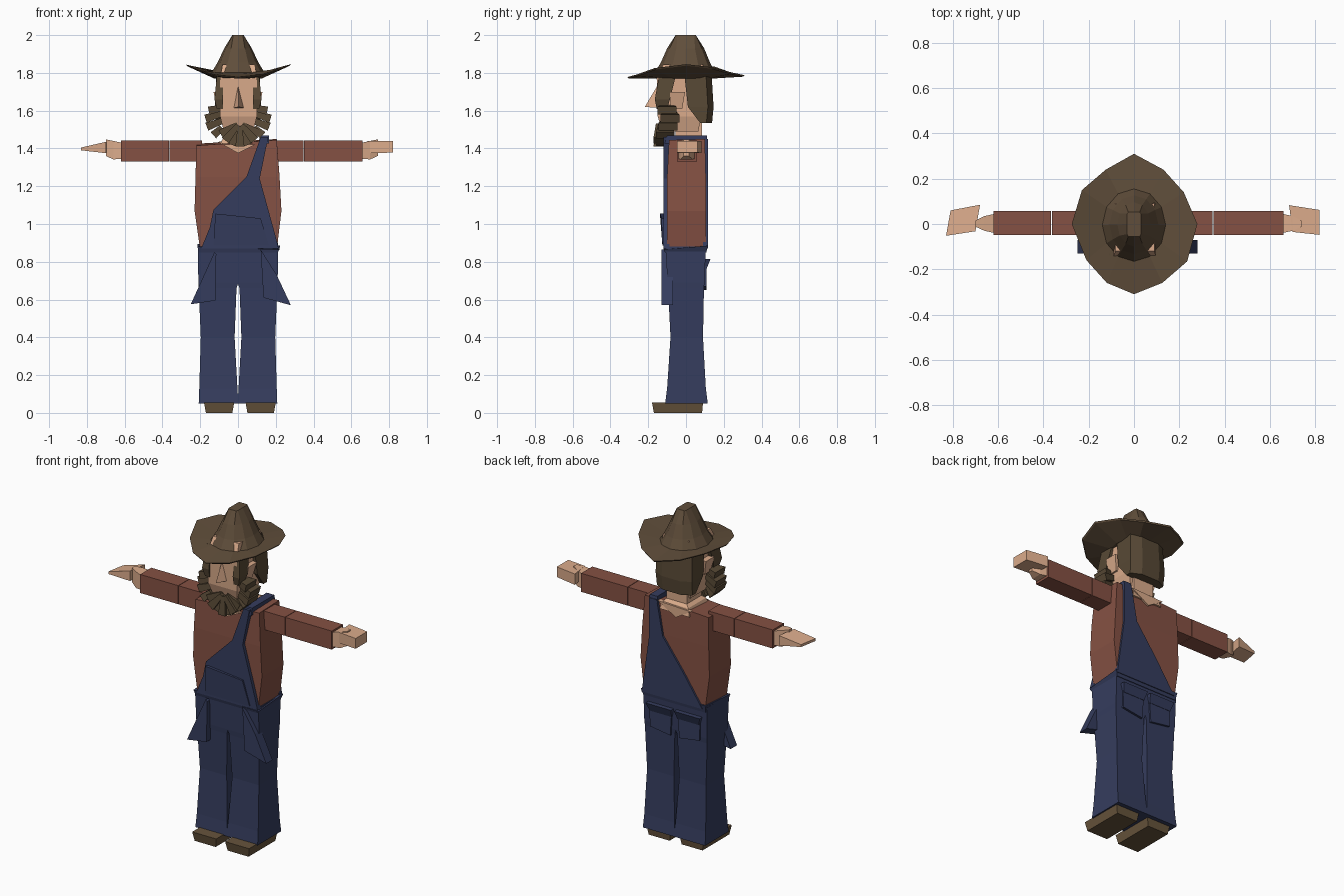
import bpy, bmesh, math
from mathutils import Vector

if "Cube" in bpy.data.objects:
    bpy.data.objects.remove(bpy.data.objects["Cube"])


def material(name, r, g, b):
    m = bpy.data.materials.new(name)
    m.diffuse_color = tuple((c / 255) ** 2.2 for c in (r, g, b)) + (1,)
    m.use_nodes = True
    m.node_tree.nodes["Principled BSDF"].inputs["Base Color"].default_value = m.diffuse_color
    return m


SKIN = material("skin", 218, 170, 138)
SHIRT = material("rust shirt", 132, 82, 69)
DENIM = material("navy denim", 56, 63, 94)
FELT = material("brown felt", 96, 79, 61)
HAIR = material("dark brown hair", 88, 74, 56)
LEATHER = material("brown leather", 102, 84, 62)


def make(name, verts, faces, mat):
    bm = bmesh.new()
    vs = [bm.verts.new(v) for v in verts]
    for f in faces:
        bm.faces.new([vs[i] for i in f])
    bmesh.ops.recalc_face_normals(bm, faces=bm.faces)
    me = bpy.data.meshes.new(name)
    bm.to_mesh(me)
    bm.free()
    me.materials.append(mat)
    ob = bpy.data.objects.new(name, me)
    bpy.context.collection.objects.link(ob)
    return ob


def loft(name, rings, mat):
    """Skin a stack of equal-length rings and cap both ends."""
    n = len(rings[0])
    faces = [list(range(n)), list(range(n * (len(rings) - 1), n * len(rings)))]
    for k in range(len(rings) - 1):
        for i in range(n):
            j = (i + 1) % n
            faces.append([k * n + i, k * n + j, (k + 1) * n + j, (k + 1) * n + i])
    return make(name, [v for r in rings for v in r], faces, mat)


def rect(x0, x1, y0, y1, z):
    return [(x0, y0, z), (x1, y0, z), (x1, y1, z), (x0, y1, z)]


def xrect(x, y0, y1, z0, z1):
    return [(x, y0, z0), (x, y1, z0), (x, y1, z1), (x, y0, z1)]


def plate(name, pts, y0, y1, mat):
    """Outline in x and z, given thickness along y."""
    return loft(name, [[(x, y0, z) for x, z in pts], [(x, y1, z) for x, z in pts]], mat)


# Shoes
for side, x in (("left", -0.10), ("right", 0.12)):
    loft(side + "_shoe", [rect(x - .07, x + .07, -.17, .085, 0),
                          rect(x - .08, x + .08, -.18, .09, .055)], LEATHER)

# Trouser legs meeting at the hips
for side, s in (("left", -1), ("right", 1)):
    prof = [(.05, -.002, .208, -.11, .115), (.13, .003, .205, -.10, .105),
            (.40, .018, .197, -.082, .09), (.66, .008, .208, -.095, .095),
            (.69, -.002, .21, -.098, .098), (.88, -.002, .212, -.108, .105)]
    loft(side + "_trouser_leg",
         [rect(s * a, s * b, y0, y1, z) for z, a, b, y0, y1 in prof], DENIM)
loft("waistband", [rect(-.205, .21, -.112, .108, .85),
                   [(-.215, -.118, .88), (.22, -.118, .865),
                    (.222, .115, .885), (-.213, .115, .895)]], DENIM)

# Flared side pockets and back pockets
plate("left_side_pocket", [(-.125, .85), (-.25, .575), (-.12, .595), (-.115, .84)],
      -.13, -.07, DENIM)
plate("right_side_pocket", [(.12, .865), (.205, .73), (.28, .57), (.135, .61)],
      -.13, -.07, DENIM)
for side, s in (("left", -1), ("right", 1)):
    plate(side + "_back_pocket", [(s * .02, .80), (s * .17, .81), (s * .165, .67), (s * .03, .65)],
          .09, .108, DENIM)
    loft(side + "_back_pocket_flap", [rect(s * .02, s * .165, .09, .11, .765),
                                      rect(s * .01, s * .18, .09, .13, .815)], DENIM)

# Shirt body
loft("shirt_body", [rect(-.20, .205, -.10, .105, .86),
                    rect(-.23, .23, -.10, .105, 1.07),
                    rect(-.225, .22, -.10, .105, 1.25),
                    [(-.22, -.09, 1.415), (.205, -.09, 1.445),
                     (.205, .10, 1.45), (-.22, .10, 1.425)]], SHIRT)

# Bib front, chest pocket, back panel and the single strap
plate("bib_front", [(-.195, .87), (.215, .87), (.195, .95), (.115, 1.24), (.16, 1.46),
                    (.12, 1.46), (.045, 1.25), (-.13, 1.075), (-.15, .98)],
      -.12, -.088, DENIM)
loft("chest_pocket", [rect(-.13, .165, -.125, -.10, .885),
                      [(-.12, -.138, 1.055), (.12, -.13, 1.03),
                       (.12, -.10, 1.03), (-.12, -.10, 1.055)]], DENIM)
plate("back_panel", [(-.19, .87), (.215, .87), (.165, 1.22), (.165, 1.45),
                     (.115, 1.45), (.075, 1.24), (-.06, 1.06)], .09, .116, DENIM)
loft("shoulder_strap", [rect(.11, .165, -.115, .116, 1.425),
                        rect(.115, .165, -.10, .11, 1.468)], DENIM)

# Sleeves
for name, a, b in (("left_upper_sleeve", -.363, -.19), ("left_forearm_sleeve", -.62, -.366),
                   ("right_upper_sleeve", .19, .347), ("right_forearm_sleeve", .35, .66)):
    loft(name, [xrect(a, -.048, .058, 1.33, 1.442), xrect(b, -.048, .058, 1.33, 1.442)], SHIRT)

# Wrists, each pinched to a narrow ridge, and hands
for side, s, x in (("left", -1, .615), ("right", 1, .655)):
    loft(side + "_wrist", [xrect(s * x, -.04, .045, 1.345, 1.43),
                           xrect(s * (x + .045), -.03, .035, 1.342, 1.44),
                           xrect(s * (x + .085), -.012, .015, 1.36, 1.448)], SKIN)
loft("left_hand", [[(-.70, -.032, 1.375), (-.68, .085, 1.375), (-.68, .085, 1.435), (-.70, -.032, 1.435)],
                   [(-.83, -.052, 1.39), (-.81, .06, 1.39), (-.81, .06, 1.405), (-.83, -.052, 1.405)]], SKIN)
loft("right_hand", [[(.70, -.035, 1.375), (.685, .083, 1.375), (.685, .083, 1.44), (.70, -.035, 1.44)],
                    xrect(.82, -.048, .062, 1.378, 1.44)], SKIN)

# Neck with a flared base and a V at the throat
loft("neck", [rect(-.10, .10, -.085, .112, 1.40), rect(-.085, .085, -.07, .10, 1.445),
              rect(-.065, .07, -.055, .085, 1.46), rect(-.065, .07, -.055, .085, 1.55)], SKIN)
plate("throat", [(-.08, 1.42), (.09, 1.42), (.0, 1.375)], -.104, -.08, SKIN)
plate("nape", [(-.11, 1.435), (.11, 1.445), (-.01, 1.375)], .09, .112, SKIN)

# Head, ears and nose
loft("head", [rect(-.075, .08, -.125, .065, 1.49), rect(-.095, .10, -.15, .08, 1.57),
              rect(-.095, .10, -.155, .10, 1.77), rect(-.082, .09, -.12, .09, 1.845)], SKIN)
for side, s in (("left", -1), ("right", 1)):
    loft(side + "_ear", [rect(s * .08, s * .11, -.08, -.02, 1.61),
                         rect(s * .08, s * .13, -.085, -.005, 1.70)], SKIN)
make("nose", [(0, -.15, 1.735), (-.022, -.15, 1.615), (.03, -.15, 1.615), (.004, -.218, 1.62)],
     [(0, 1, 3), (0, 3, 2), (1, 2, 3), (0, 2, 1)], SKIN)

# Hair down the back of the head, and sideburns
hair = lambda w, y0, y1, z: [(-w, y0, z), (-w, y1 - .03, z), (-w * .5, y1, z),
                             (w * .5, y1, z), (w, y1 - .03, z), (w, y0, z)]
loft("back_hair", [hair(.118, .075, .138, 1.535), hair(.122, .01, .146, 1.62),
                   hair(.115, -.01, .135, 1.80)], HAIR)
for side, s in (("left", -1), ("right", 1)):
    loft(side + "_sideburn", [rect(s * .08, s * .112, -.155, -.10, 1.61),
                              rect(s * .08, s * .125, -.165, -.085, 1.66),
                              rect(s * .08, s * .11, -.14, -.05, 1.80)], HAIR)


def tuft(name, start, end, w0, w1, depth):
    """A wedge of beard that widens towards its tip."""
    a, b = Vector(start), Vector(end)
    d = (b - a).normalized()
    side = Vector((-d.z, 0, d.x))
    fwd = Vector((0, depth, 0))
    ring = lambda p, w, k: [p - side * w - fwd * k, p + side * w - fwd * k,
                            p + side * w + fwd * k, p - side * w + fwd * k]
    loft(name, [ring(a, w0, .6), ring(b, w1, 1)], HAIR)


# Beard: fan of tufts below the mouth, curls stacked on each cheek
for i, ang in enumerate((-152, -132, -112, -90, -68, -48, -28)):
    c, s = math.cos(math.radians(ang)), math.sin(math.radians(ang))
    y = -.14 if i % 2 else -.125
    tuft(f"beard_tuft_{i + 1}", (.01 + .015 * c, y, 1.535 + .015 * s),
         (.01 + .115 * c, y, 1.535 + .125 * s), .012, .024, .032)
for side, s in (("left", -1), ("right", 1)):
    for i, (x, z, zt, y) in enumerate(((.155, 1.615, 1.60, -.10), (.172, 1.585, 1.558, -.085),
                                       (.165, 1.545, 1.515, -.095), (.13, 1.51, 1.47, -.11))):
        tuft(f"{side}_cheek_curl_{i + 1}", (s * .085, y, z), (s * x, y, zt), .016, .022, .05)

# Hat: upswept twelve-sided brim running into a pinched crown
edge = [(0, .31), (.13, .24), (.22, .14), (.28, 0), (.235, -.165), (.125, -.26), (0, -.31),
        (-.12, -.26), (-.21, -.16), (-.275, 0), (-.23, .15), (-.125, .24)]


def brim_z(x, y):
    return 1.778 + .01 * (y > 0) + .068 * (abs(x) / .28) ** 2


def oval(rx, ry, z, cy=0):
    return [(rx * math.sin(t), cy + ry * math.cos(t), z)
            for t in (math.tau * i / 12 for i in range(12))]


top = [(max(-.03, min(.03, x)), max(-.055, min(.052, y)), 2.0) for x, y, _ in oval(.05, .09, 0)]
loft("hat", [oval(.125, .14, 1.77), [(x * .98, y * .98, brim_z(x, y) - .008) for x, y in edge],
             [(x, y, brim_z(x, y)) for x, y in edge], oval(.14, .16, 1.802, -.005),
             oval(.108, .13, 1.855, -.003), oval(.073, .098, 1.93, -.002), top], FELT)
